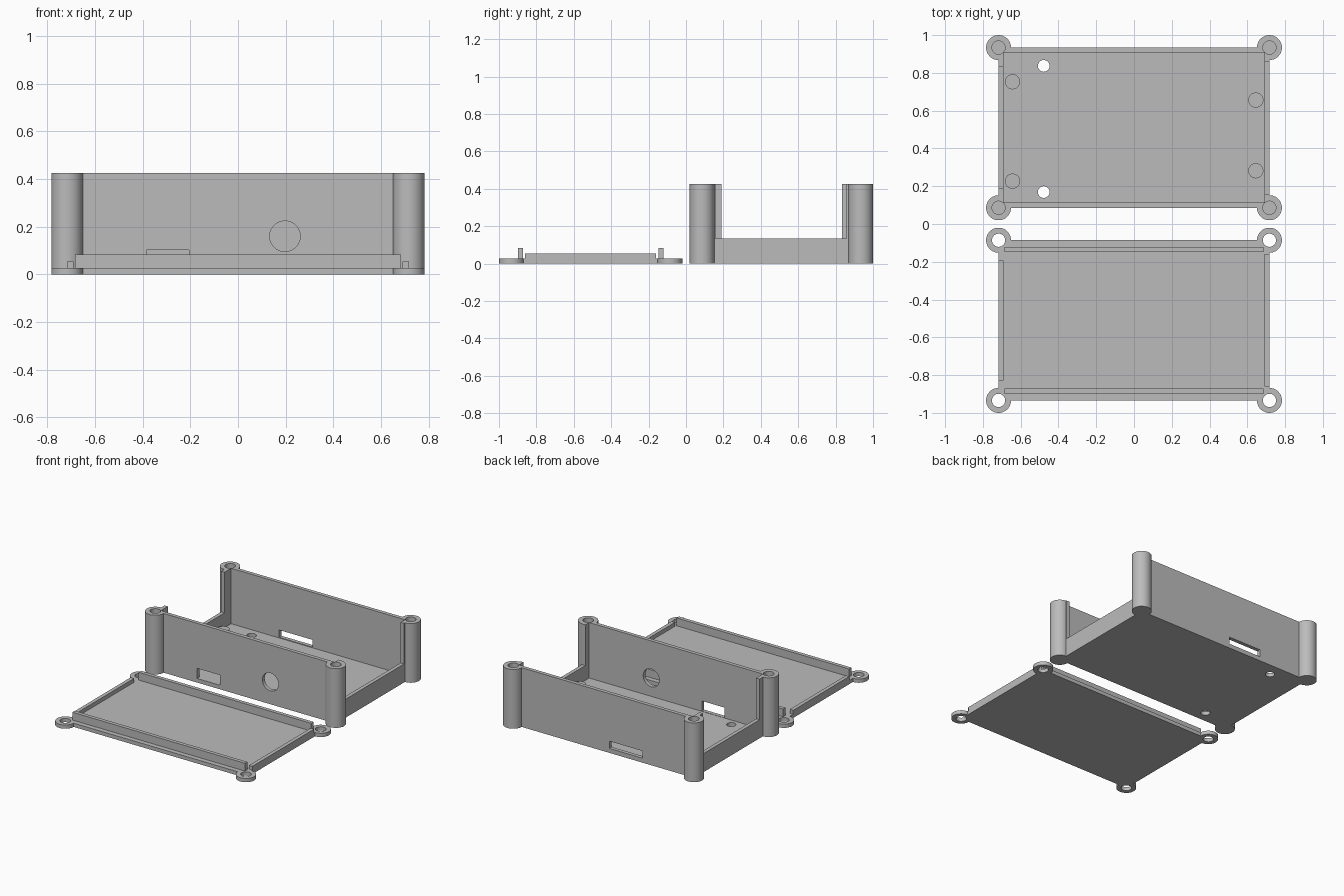
import bpy
from math import radians

if "Cube" in bpy.data.objects:
    bpy.data.objects.remove(bpy.data.objects["Cube"], do_unlink=True)

grey = bpy.data.materials.new("plain_grey")
grey.use_nodes = True
COLOUR = (0.5, 0.5, 0.5, 1)
grey.diffuse_color = COLOUR
grey.node_tree.nodes["Principled BSDF"].inputs["Base Color"].default_value = COLOUR

X, R, HOLE, T = 0.717, 0.066, 0.035, 0.027   # post x, post radius, screw radius, wall
Y0, Y1, TALL, LOW = 0.086, 0.934, 0.425, 0.133


def finish(name):
    ob = bpy.context.object
    ob.name = ob.data.name = name
    ob.data.materials.append(grey)
    return ob


def block(name, x, y, z):
    """Box from (min, max) pairs."""
    bpy.ops.mesh.primitive_cube_add(size=1, location=[sum(p) / 2 for p in (x, y, z)])
    ob = bpy.context.object
    ob.scale = [p[1] - p[0] for p in (x, y, z)]
    bpy.ops.object.transform_apply(location=True, rotation=True, scale=True)
    return finish(name)


def rod(name, x, y, z, r, turn=0):
    """Cylinder spanning the z pair; turn lays it along y."""
    bpy.ops.mesh.primitive_cylinder_add(vertices=64, radius=r, depth=z[1] - z[0],
                                        location=(x, y, sum(z) / 2), rotation=(turn, 0, 0))
    bpy.ops.object.transform_apply(location=True, rotation=True, scale=True)
    return finish(name)


def combine(target, tool, operation):
    mod = target.modifiers.new("shape", 'BOOLEAN')
    mod.operation, mod.solver, mod.object = operation, 'EXACT', tool
    bpy.context.view_layer.objects.active = target
    bpy.ops.object.modifier_apply(modifier=mod.name)
    bpy.data.objects.remove(tool, do_unlink=True)


def smooth(ob):
    bpy.ops.object.select_all(action='DESELECT')
    ob.select_set(True)
    bpy.context.view_layer.objects.active = ob
    bpy.ops.object.shade_smooth_by_angle(angle=radians(30))


def corners(ya, yb):
    return [(sx * X, y) for sx in (-1, 1) for y in (ya, yb)]


# Case: shell with four screw posts
case = block("case", (-X, X), (Y0, Y1), (0, TALL))
for x, y in corners(Y0, Y1):
    combine(case, rod("post", x, y, (0, TALL), R), 'UNION')

# Cavity, low end walls, ports, floor holes and blind screw holes
inner = X - T
cuts = [
    block("cavity", (-inner, inner), (Y0 + T, Y1 - T), (T, 0.6)),
    block("left_gap", (-0.76, -0.6), (0.19, 0.833), (LOW, 0.6)),
    block("right_gap", (0.6, 0.76), (0.157, 0.858), (LOW, 0.6)),
    block("front_port", (-0.385, -0.205), (0.05, 0.15), (0.029, 0.102)),
    block("back_port", (-0.31, -0.045), (0.88, 0.98), (0.032, 0.084)),
    rod("round_port", 0.197, Y0, (0.1, 0.22), 0.064, radians(90)),
]
cuts += [rod("floor_hole", -0.478, y, (-0.1, 0.1), 0.031) for y in (0.169, 0.837)]
cuts += [rod("screw_hole", x, y, (0.05, 0.5), HOLE) for x, y in corners(Y0, Y1)]
for cut in cuts:
    combine(case, cut, 'DIFFERENCE')
smooth(case)

# Standoff pegs on the case floor
for x, ys in ((-0.643, (0.227, 0.753)), (0.645, (0.282, 0.656))):
    for y in ys:
        smooth(rod("standoff_peg", x, y, (T - 0.005, 0.062), 0.04))

# Lid: plate with four screw rings
lid = block("lid", (-X, X), (-Y1, -Y0), (0, T))
for x, y in corners(-Y1, -Y0):
    combine(lid, rod("ring", x, y, (0, T), R), 'UNION')
for x, y in corners(-Y1, -Y0):
    combine(lid, rod("ring_hole", x, y, (-0.1, 0.1), HOLE), 'DIFFERENCE')
smooth(lid)

# Lips standing on the lid
block("lid_front_lip", (-0.685, 0.685), (-0.899, -0.872), (T, 0.083))
block("lid_back_lip", (-0.685, 0.685), (-0.148, -0.121), (T, 0.083))
block("lid_left_lip", (-X, -inner), (-0.828, -0.192), (T, 0.055))
block("lid_right_lip", (inner, X), (-0.86, -0.16), (T, 0.055))
